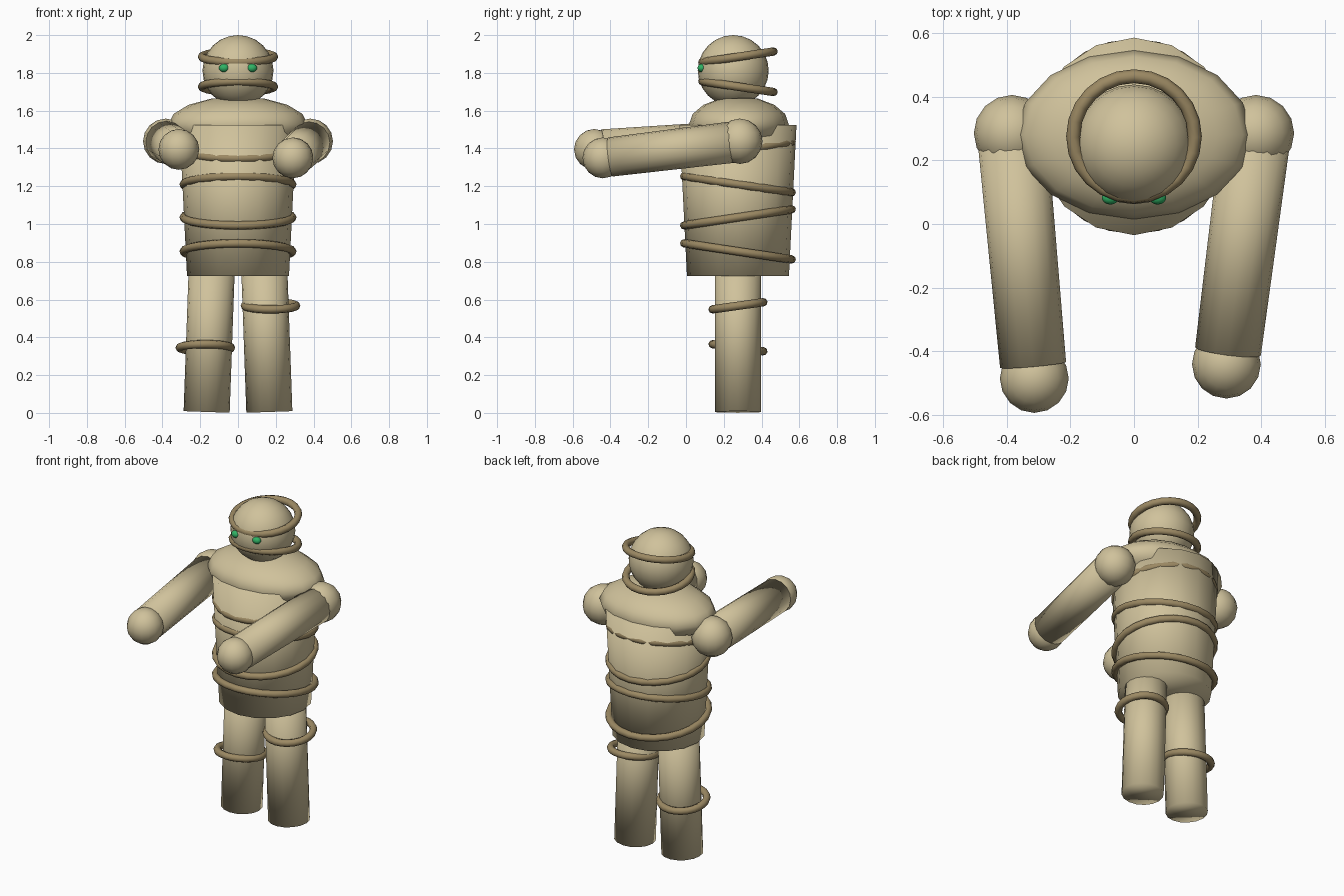
import bpy
from math import radians
from mathutils import Vector

cube = bpy.data.objects.get("Cube")
if cube:
    bpy.data.objects.remove(cube, do_unlink=True)


def make_material(name, rgb):
    mat = bpy.data.materials.new(name)
    mat.use_nodes = True
    color = (*rgb, 1)
    mat.diffuse_color = color
    mat.node_tree.nodes["Principled BSDF"].inputs["Base Color"].default_value = color
    return mat


CLOTH = make_material("tan cloth", (0.63, 0.54, 0.33))
WRAP = make_material("dark wrap", (0.33, 0.25, 0.125))
GREEN = make_material("eye green", (0.03, 0.45, 0.13))
BODY_Y = 0.275


def finish(name, mat):
    obj = bpy.context.object
    obj.name = name
    obj.data.materials.append(mat)
    bpy.ops.object.shade_smooth()
    return obj


def ball(name, center, radii, mat=CLOTH, segments=16, rings=8):
    bpy.ops.mesh.primitive_uv_sphere_add(segments=segments, ring_count=rings, radius=1, location=center)
    bpy.context.object.scale = radii
    return finish(name, mat)


def limb(name, start, end, r_start, r_end):
    """Capped, slightly tapered tube between two points."""
    a, b = Vector(start), Vector(end)
    bpy.ops.mesh.primitive_cone_add(vertices=16, radius1=r_start, radius2=r_end,
                                    depth=(b - a).length, location=(a + b) / 2)
    bpy.context.object.rotation_euler = (b - a).to_track_quat("Z", "Y").to_euler()
    return finish(name, CLOTH)


def band(name, x, z, radius, tilt, thickness=0.022):
    """Bandage hoop, tilted forward or back."""
    bpy.ops.mesh.primitive_torus_add(major_segments=24, minor_segments=8, major_radius=radius,
                                     minor_radius=thickness, location=(x, BODY_Y, z),
                                     rotation=(radians(tilt), 0, 0))
    return finish(name, WRAP)


# Torso, shoulders and head
limb("torso", (0, BODY_Y, 0.725), (0, BODY_Y, 1.525), 0.27, 0.31)
ball("shoulders", (0, 0.28, 1.525), (0.37, 0.265, 0.15))
ball("head", (0, 0.25, 1.812), (0.188, 0.188, 0.188), segments=24, rings=12)

# Legs, splayed slightly outward
for side, sx in (("left", 1), ("right", -1)):
    limb(side + "_leg", (sx * 0.166, BODY_Y, 0.005), (sx * 0.136, BODY_Y, 0.85), 0.122, 0.122)
    ball(side + "_eye", (sx * 0.074, 0.083, 1.826), (0.027, 0.022, 0.022), GREEN)

# Outstretched arms, the right one reaching a little further
hands = {"left": (0.29, -0.44, 1.35), "right": (-0.313, -0.485, 1.395)}
for side, hand in hands.items():
    sx = 1 if side == "left" else -1
    shoulder = Vector((sx * 0.383, 0.285, 1.438))
    wrist = Vector(hand).lerp(shoulder, 0.055)
    ball(side + "_shoulder_joint", shoulder, (0.12, 0.12, 0.12))
    ball(side + "_hand", hand, (0.108, 0.108, 0.108))
    limb(side + "_arm", shoulder, wrist, 0.11, 0.104)

# Bandage hoops
band("brow_band", 0, 1.885, 0.191, 8.5)
band("jaw_band", 0, 1.727, 0.191, -8.5)
for i, z in enumerate((0.855, 1.035, 1.21, 1.39)):
    band(f"torso_band_{i + 1}", 0, z, 0.288, 8.5 if i % 2 else -8.5)
band("right_leg_band", -0.173, 0.345, 0.136, -8)
band("left_leg_band", 0.172, 0.567, 0.136, 8)
